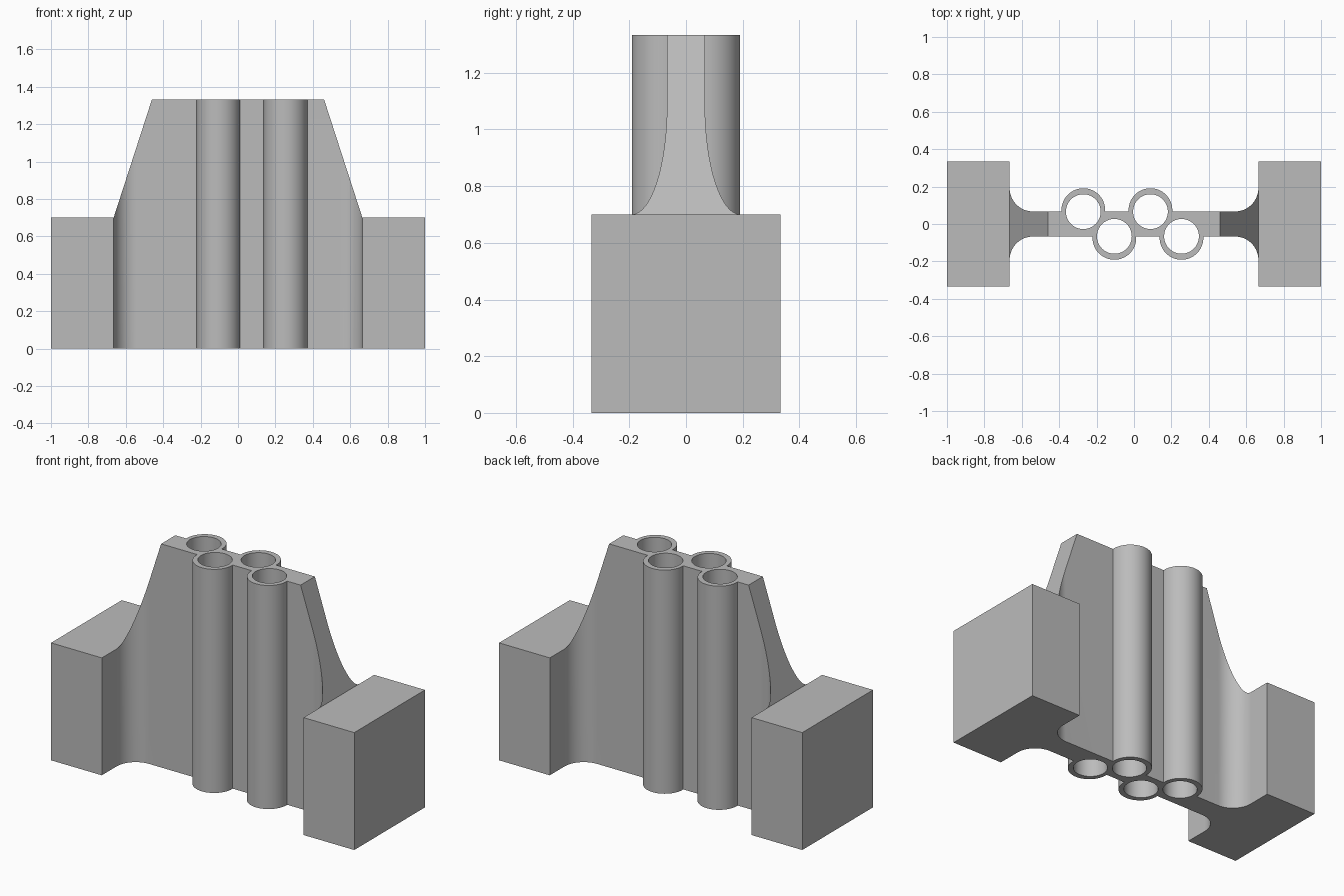
import bpy, bmesh
from math import sin, cos, pi, radians
from mathutils import Vector

cube = bpy.data.objects.get("Cube")
if cube:
    bpy.data.objects.remove(cube, do_unlink=True)

GREY = (0.5, 0.5, 0.5, 1)
grey = bpy.data.materials.new("plain grey")
grey.use_nodes = True
grey.diffuse_color = GREY
grey.node_tree.nodes["Principled BSDF"].inputs["Base Color"].default_value = GREY

HEIGHT, BLOCK_H = 1.333, 0.7
INNER_X, TOP_X = 0.665, 0.46      # web half-length at the blocks and at the top
WEB_Y, FILLET = 0.067, 0.125      # web half-thickness and root fillet radius


def prism(name, outline, z0, z1):
    """Extrude a counter-clockwise plan outline from z0 to z1."""
    bm = bmesh.new()
    base = bm.faces.new([bm.verts.new((x, y, z0)) for x, y in outline])
    top = bmesh.ops.extrude_face_region(bm, geom=[base])["geom"]
    verts = [v for v in top if isinstance(v, bmesh.types.BMVert)]
    bmesh.ops.translate(bm, verts=verts, vec=(0, 0, z1 - z0))
    bmesh.ops.recalc_face_normals(bm, faces=bm.faces)
    mesh = bpy.data.meshes.new(name)
    bm.to_mesh(mesh)
    bm.free()
    mesh.materials.append(grey)
    obj = bpy.data.objects.new(name, mesh)
    bpy.context.collection.objects.link(obj)
    return obj


def circle(x, y, r, n=64):
    return [(x + r * cos(2 * pi * i / n), y + r * sin(2 * pi * i / n)) for i in range(n)]


def combine(target, tool, operation):
    """Apply a boolean and discard the tool."""
    mod = target.modifiers.new(operation, "BOOLEAN")
    mod.operation, mod.object, mod.solver = operation, tool, "EXACT"
    bpy.context.view_layer.objects.active = target
    bpy.ops.object.modifier_apply(modifier=mod.name)
    bpy.data.objects.remove(tool, do_unlink=True)


# End blocks
for side, sign in (("left", 1), ("right", -1)):
    x0, x1 = sorted((sign * INNER_X, sign))
    prism(side + "_block", [(x0, -0.333), (x1, -0.333), (x1, 0.333), (x0, 0.333)], 0, BLOCK_H)

# Web with filleted roots
quarter = [(INNER_X - FILLET + FILLET * sin(i * pi / 32),
            WEB_Y + FILLET * (1 - cos(i * pi / 32))) for i in range(17)]
outline = (quarter[::-1] + [(-x, y) for x, y in quarter]
           + [(-x, -y) for x, y in quarter[::-1]] + [(x, -y) for x, y in quarter])
web = prism("tube_web", outline, 0, HEIGHT)

# Sloped shoulders
bm = bmesh.new()
bm.from_mesh(web.data)
for sign in (1, -1):
    normal = Vector((sign * (HEIGHT - BLOCK_H), 0, INNER_X - TOP_X)).normalized()
    bmesh.ops.bisect_plane(bm, geom=bm.verts[:] + bm.edges[:] + bm.faces[:], dist=1e-6,
                           plane_co=(sign * INNER_X, 0, BLOCK_H), plane_no=normal,
                           clear_outer=True)
    bmesh.ops.holes_fill(bm, edges=[e for e in bm.edges if e.is_boundary])
bmesh.ops.recalc_face_normals(bm, faces=bm.faces)
bm.to_mesh(web.data)
bm.free()

# Staggered tubes, alternating back and front, then their bores
tubes = [(-0.271, 1), (-0.105, -1), (0.088, 1), (0.254, -1)]
for x, side in tubes:
    combine(web, prism("tube", circle(x, side * 0.074, 0.117), 0, HEIGHT), "UNION")
for x, side in tubes:
    combine(web, prism("bore", circle(x, side * 0.066, 0.093), -0.1, HEIGHT + 0.1), "DIFFERENCE")

# Smooth curved walls, sharp corners
bpy.ops.object.select_all(action="DESELECT")
web.select_set(True)
bpy.context.view_layer.objects.active = web
bpy.ops.object.shade_smooth_by_angle(angle=radians(25))
